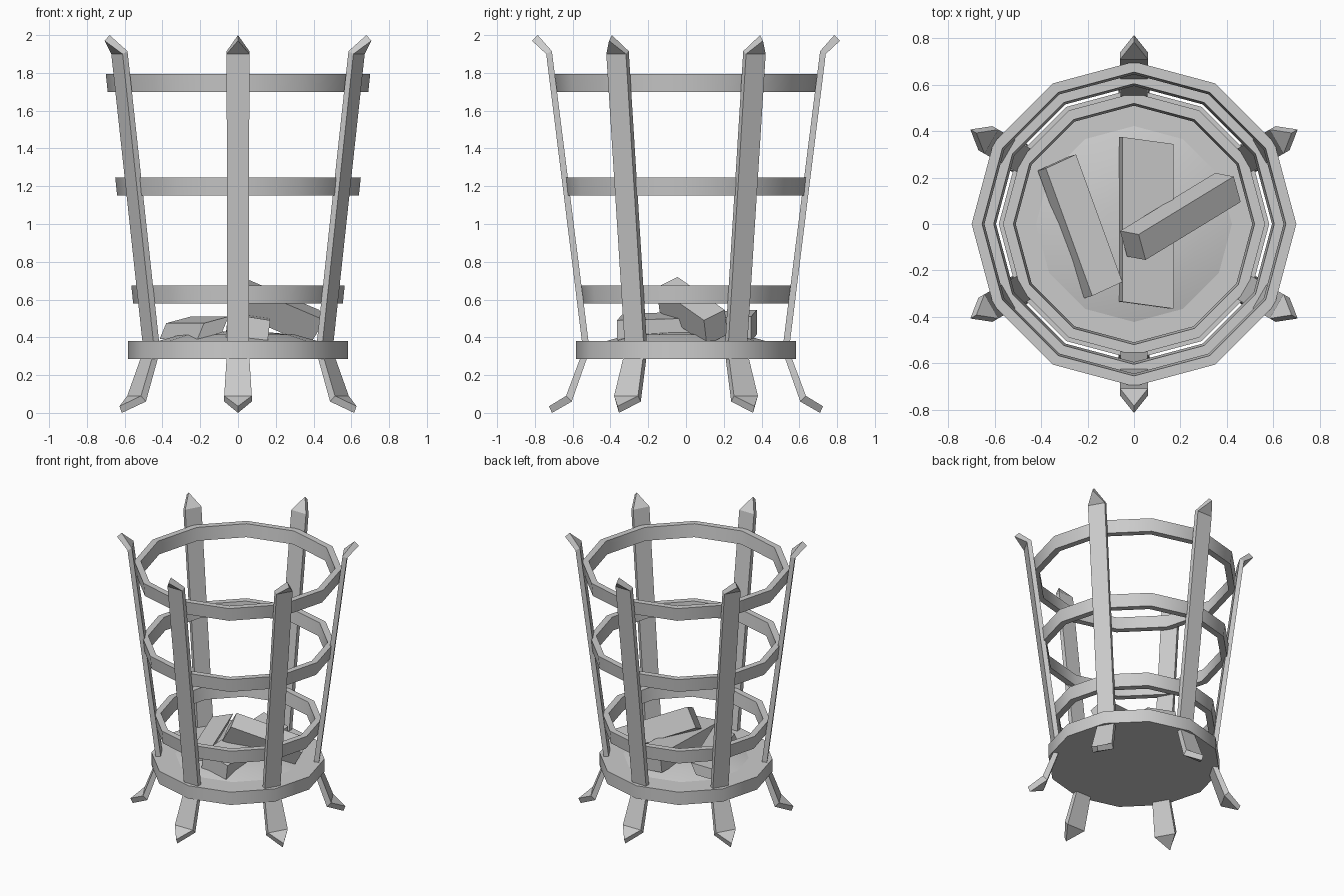
import bpy, bmesh
from math import radians, sin, cos, pi
from mathutils import Matrix, Vector

cube = bpy.data.objects.get("Cube")
if cube:
    bpy.data.objects.remove(cube, do_unlink=True)

grey = bpy.data.materials.new("plain_grey")
grey.use_nodes = True
COLOUR = (0.6, 0.6, 0.6, 1)
grey.diffuse_color = COLOUR
grey.node_tree.nodes["Principled BSDF"].inputs["Base Color"].default_value = COLOUR


def finish(name, bm, smooth=False):
    """Clean the mesh, link it as a named object and colour it."""
    bmesh.ops.remove_doubles(bm, verts=bm.verts, dist=0.0005)
    bmesh.ops.recalc_face_normals(bm, faces=bm.faces)
    mesh = bpy.data.meshes.new(name)
    bm.to_mesh(mesh)
    bm.free()
    mesh.materials.append(grey)
    obj = bpy.data.objects.new(name, mesh)
    bpy.context.collection.objects.link(obj)
    if smooth:
        bpy.ops.object.select_all(action='DESELECT')
        obj.select_set(True)
        bpy.context.view_layer.objects.active = obj
        bpy.ops.object.shade_smooth_by_angle(angle=radians(35))
    return obj


def lathe(name, profile, closed, sides=12):
    """Spin an (r, z) profile round the z axis."""
    bm = bmesh.new()
    rings = [[bm.verts.new((r * cos(2 * pi * k / sides), r * sin(2 * pi * k / sides), z))
              for k in range(sides)] for r, z in profile]
    pairs = list(zip(rings, rings[1:]))
    if closed:
        pairs.append((rings[-1], rings[0]))
    for a, b in pairs:
        for k in range(sides):
            n = (k + 1) % sides
            bm.faces.new((a[k], a[n], b[n], b[k]))
    if not closed:
        bm.faces.new(rings[0])
        bm.faces.new(rings[-1])
    return finish(name, bm, True)


def stave(name, angle):
    """Flat bar, bent and pointed at both ends."""
    # outer r, z, inner r, z, half width
    stations = [(0.815, 1.97, 0.785, 2.0, 0),
                (0.74, 1.90, 0.71, 1.915, 0.06),
                (0.545, 0.33, 0.51, 0.33, 0.058),
                (0.635, 0.09, 0.605, 0.06, 0.073),
                (0.725, 0.035, 0.71, 0.0, 0)]
    bm = bmesh.new()
    loops = [[bm.verts.new(p) for p in ((ro, -w, zo), (ro, w, zo), (ri, w, zi), (ri, -w, zi))]
             for ro, zo, ri, zi, w in stations]
    for a, b in zip(loops, loops[1:]):
        for k in range(4):
            n = (k + 1) % 4
            bm.faces.new((a[k], a[n], b[n], b[k]))
    bm.transform(Matrix.Rotation(angle, 4, 'Z'))
    finish(name, bm)


def log(name, corner, along, across, down):
    """Skewed block from one corner and its three edges."""
    bm = bmesh.new()
    bmesh.ops.create_cube(bm, size=1)
    edges = [Vector(e) for e in (along, across, down)]
    for v in bm.verts:
        v.co = Vector(corner) + sum((e * (c + 0.5) for e, c in zip(edges, v.co)), Vector())
    finish(name, bm)


# Six staves that also form the feet
for i in range(6):
    stave(f"stave_{i + 1}", radians(30 + 60 * i))

# Three flared hoops
for name, r, z in (("top_hoop", 0.70, 1.70), ("middle_hoop", 0.65, 1.15), ("lower_hoop", 0.565, 0.58)):
    lathe(name, [(r - 0.01, z), (r, z + 0.095), (r - 0.045, z + 0.095), (r - 0.055, z)], True)

# Base plate and bed of ash
lathe("base_plate", [(0.583, 0.285), (0.583, 0.38)], False)
lathe("ash_bed", [(0.44, 0.375), (0.30, 0.415), (0.12, 0.43)], False)

# Three loose logs
log("top_log", (0.02, -0.045, 0.72), (0.41, 0.25, -0.175), (0.03, -0.11, -0.055), (-0.08, 0.015, -0.13))
log("left_log", (-0.38, 0.24, 0.475), (0.2, -0.55, 0), (0.13, 0.06, 0.035), (-0.035, -0.01, -0.085))
log("centre_log", (-0.05, 0.375, 0.545), (0, -0.71, -0.02), (0.22, -0.03, -0.035), (-0.015, 0, -0.13))
